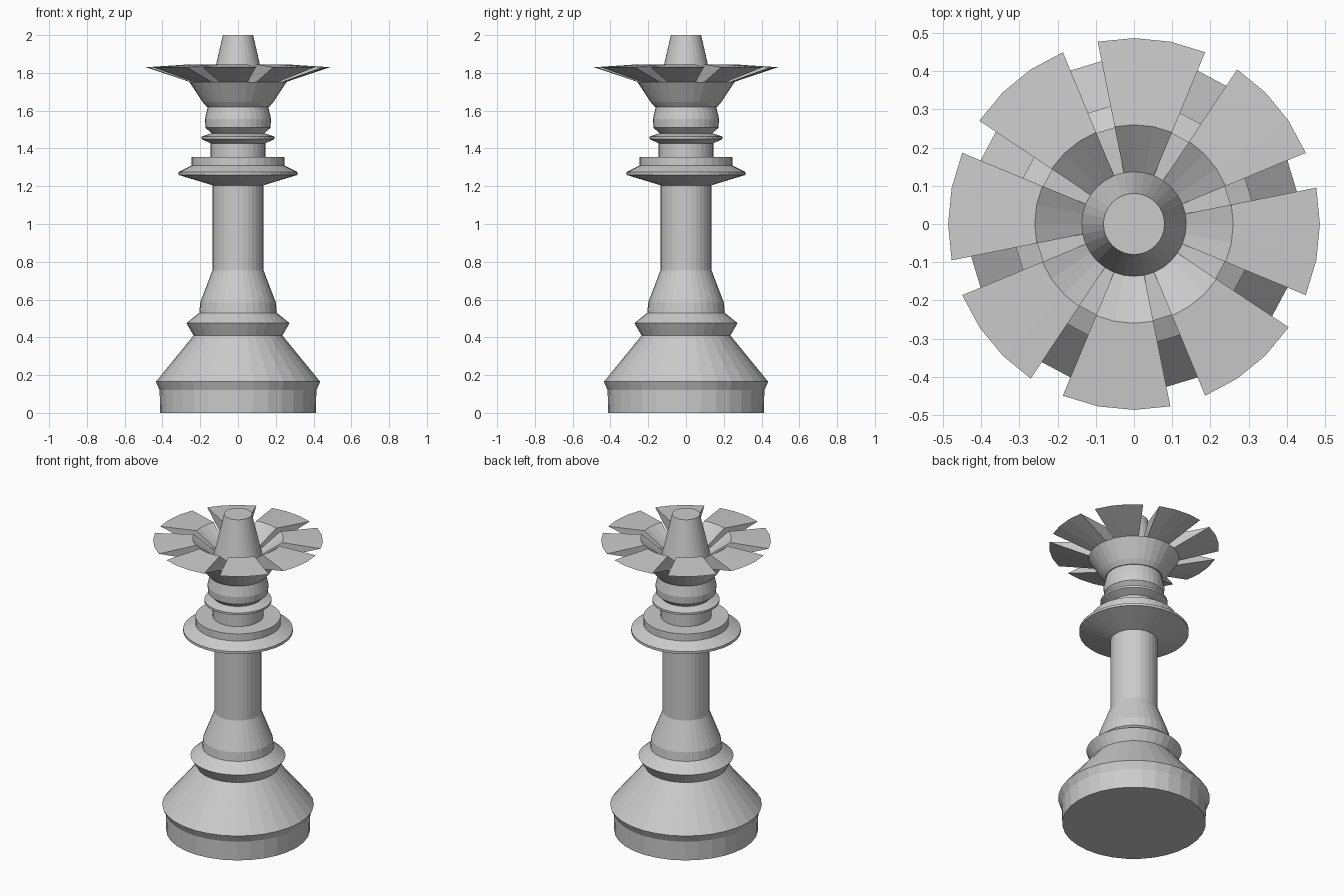
import bpy, bmesh
from math import cos, sin, tau

if "Cube" in bpy.data.objects:
    bpy.data.objects.remove(bpy.data.objects["Cube"])

SEG = 32  # sides of the turned piece


def finish(bm, name):
    bmesh.ops.remove_doubles(bm, verts=bm.verts, dist=1e-5)
    bmesh.ops.recalc_face_normals(bm, faces=bm.faces)
    mesh = bpy.data.meshes.new(name)
    bm.to_mesh(mesh)
    bm.free()
    obj = bpy.data.objects.new(name, mesh)
    bpy.context.collection.objects.link(obj)
    return obj


def ring_verts(bm, profile, step):
    a = tau * step / SEG
    return [bm.verts.new((r * cos(a), r * sin(a), z)) for r, z in profile]


def lathe(name, profile):
    """Full turn of an open profile, capped flat at both ends."""
    bm = bmesh.new()
    cols = [ring_verts(bm, profile, i) for i in range(SEG)]
    for i in range(SEG):
        a, b = cols[i], cols[(i + 1) % SEG]
        for j in range(len(profile) - 1):
            bm.faces.new((a[j], b[j], b[j + 1], a[j + 1]))
    bm.faces.new([c[0] for c in reversed(cols)])
    bm.faces.new([c[-1] for c in cols])
    return finish(bm, name)


def petal(name, section, start, count):
    """Closed section swept over a few of the lathe steps."""
    bm = bmesh.new()
    cols = [ring_verts(bm, section, start + i) for i in range(count + 1)]
    n = len(section)
    for a, b in zip(cols, cols[1:]):
        for j in range(n):
            k = (j + 1) % n
            bm.faces.new((a[j], b[j], b[k], a[k]))
    bm.faces.new(cols[0])
    bm.faces.new(cols[-1])
    return finish(bm, name)


# Turned body: foot, stem, collars, cup and the tapered finial
lathe("turned_body", [
    (0.412, 0), (0.415, 0.12), (0.435, 0.165),            # foot
    (0.235, 0.41), (0.273, 0.475), (0.205, 0.53),         # base ring
    (0.20, 0.585), (0.135, 0.755), (0.135, 1.205),        # stem
    (0.315, 1.26), (0.315, 1.275), (0.245, 1.31),         # wide collar
    (0.245, 1.355), (0.145, 1.355), (0.145, 1.427),
    (0.193, 1.45), (0.193, 1.463), (0.14, 1.48),          # thin collar
    (0.172, 1.51), (0.175, 1.555), (0.16, 1.62),          # neck bulge
    (0.165, 1.62), (0.187, 1.645), (0.258, 1.753),        # cup
    (0.137, 1.753), (0.08, 2.0),                          # finial
])

# Eight crown petals, three steps wide with one step open between them
section = [(0.137, 1.753), (0.258, 1.753), (0.487, 1.83), (0.26, 1.845)]
for i in range(8):
    petal(f"crown_petal_{i + 1}", section, 4 * i + 2, 3)
